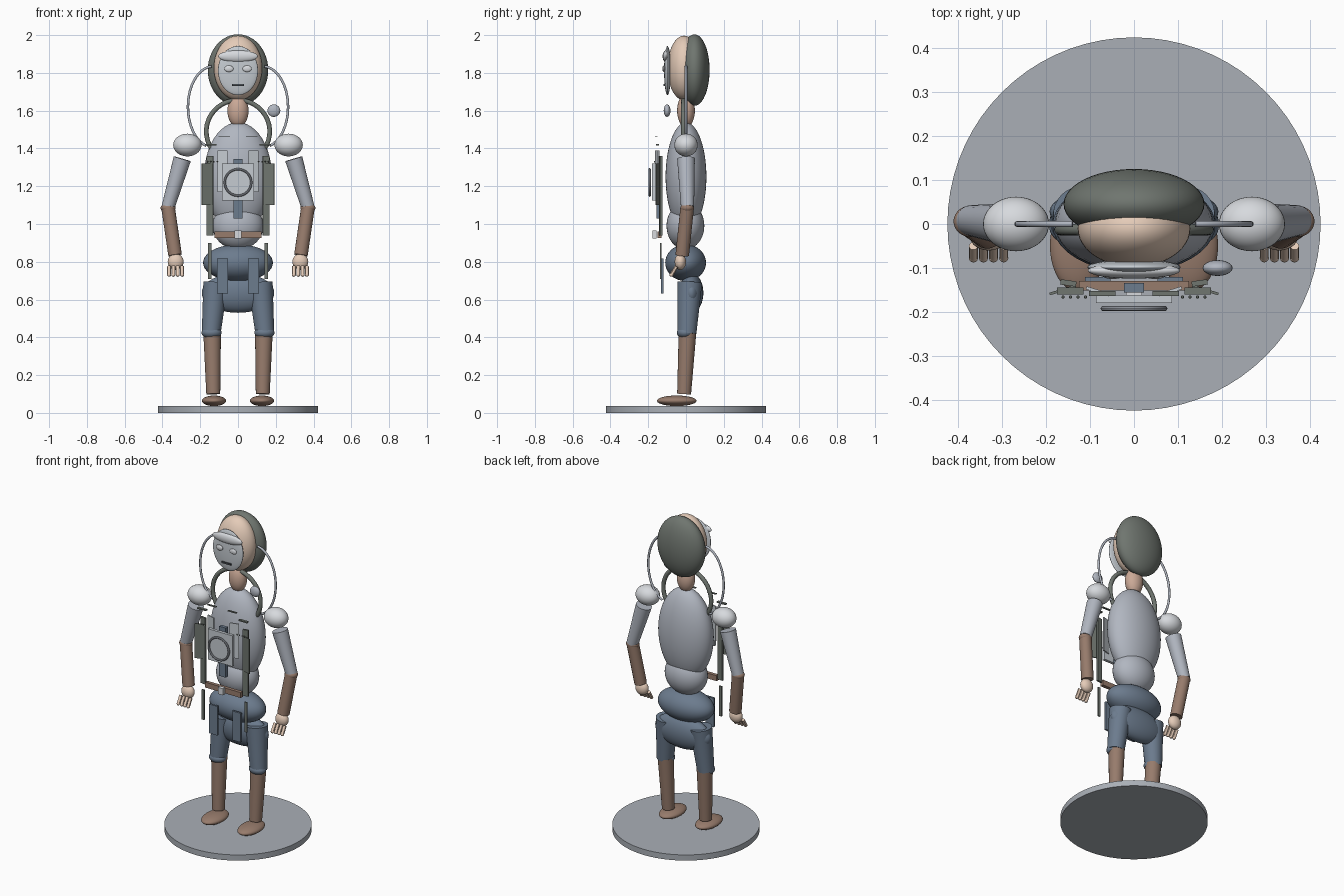
import bpy, math
from mathutils import Vector

if "Cube" in bpy.data.objects:
    bpy.data.objects.remove(bpy.data.objects["Cube"])


def mat(name, r, g, b):
    m = bpy.data.materials.new(name)
    m.diffuse_color = (r, g, b, 1)
    m.use_nodes = True
    m.node_tree.nodes["Principled BSDF"].inputs["Base Color"].default_value = m.diffuse_color
    return m


SKIN = mat("skin", .78, .60, .48)
NECK = mat("tan", .60, .40, .31)
BROWN = mat("leather", .31, .20, .15)
BLUE = mat("navy", .15, .20, .27)
DARK = mat("dark_green", .16, .18, .16)
CLOTH = mat("cloth", .44, .47, .53)
LIGHT = mat("light_metal", .68, .70, .73)
MASK = mat("mask_grey", .56, .60, .64)
BLACK = mat("black", .06, .07, .08)


def finish(name, m, smooth=True):
    o = bpy.context.object
    o.name = name
    o.data.materials.append(m)
    if smooth:
        bpy.ops.object.shade_smooth_by_angle()
    return o


def ball(name, loc, radii, m, seg=40):
    bpy.ops.mesh.primitive_uv_sphere_add(segments=seg, ring_count=seg // 2, radius=1, location=loc)
    bpy.context.object.scale = radii
    return finish(name, m)


def limb(name, a, b, ra, rb, m, seg=28):
    a, b = Vector(a), Vector(b)
    d = b - a
    bpy.ops.mesh.primitive_cone_add(vertices=seg, radius1=ra, radius2=rb, depth=d.length,
                                    location=(a + b) / 2, rotation=d.to_track_quat('Z', 'Y').to_euler())
    return finish(name, m)


def box(name, loc, size, m, rz=0):
    bpy.ops.mesh.primitive_cube_add(size=1, location=loc, rotation=(0, 0, math.radians(rz)))
    bpy.context.object.scale = size
    return finish(name, m, False)


def arc_pipe(name, centre, rx, rz, a0, a1, thick, m, n=28):
    # elliptical arc in the xz plane
    cu = bpy.data.curves.new(name, 'CURVE')
    cu.dimensions = '3D'
    cu.bevel_depth = thick
    cu.bevel_resolution = 3
    cu.use_fill_caps = True
    s = cu.splines.new('POLY')
    s.points.add(n)
    for i, p in enumerate(s.points):
        t = math.radians(a0 + (a1 - a0) * i / n)
        p.co = (centre[0] + rx * math.cos(t), centre[1], centre[2] + rz * math.sin(t), 1)
    cu.materials.append(m)
    bpy.context.collection.objects.link(bpy.data.objects.new(name, cu))


# display base
bpy.ops.mesh.primitive_cylinder_add(vertices=72, radius=.424, depth=.036, location=(0, 0, .018))
finish("display_base", mat("base_grey", .40, .43, .47))

# trunk
ball("seat", (0, .028, .635), (.192, .064, .105), BLUE)
ball("hips", (0, -.002, .795), (.185, .108, .097), BLUE)
ball("abdomen", (0, -.003, .99), (.135, .1, .125), CLOTH)
ball("chest", (0, 0, 1.25), (.18, .108, .288), CLOTH, 48)
ball("neck", (0, 0, 1.6), (.056, .047, .088), NECK)
arc_pipe("collar_ring", (0, -.013, 1.49), .168, .166, -45, 225, .013, DARK)

# head and mask
ball("head", (0, -.01, 1.826), (.128, .088, .171), SKIN, 48)
ball("hair", (0, .045, 1.815), (.16, .08, .189), DARK, 48)
ball("face_mask", (0, -.098, 1.812), (.106, .018, .13), MASK)
ball("brow_visor", (0, -.106, 1.888), (.105, .018, .031), LIGHT)
box("mouth_slot", (0, -.114, 1.735), (.066, .012, .01), BLACK)
ball("side_beacon", (.19, -.1, 1.6), (.034, .018, .033), CLOTH, 24)

for s, side in ((-1, "right"), (1, "left")):
    # face details and hoses
    ball(side + "_eye", (s * .048, -.117, 1.822), (.024, .008, .017), LIGHT, 20)
    arc_pipe(side + "_hose", (s * .13, 0, 1.62), s * .135, .215, -74, 86, .007, CLOTH)

    # arm
    ball(side + "_shoulder", (s * .268, 0, 1.418), (.075, .062, .06), LIGHT)
    limb(side + "_upper_arm", (s * .295, 0, 1.345), (s * .37, .008, 1.09), .047, .035, CLOTH)
    ball(side + "_elbow", (s * .37, .006, 1.085), (.04, .036, .026), BROWN)
    limb(side + "_forearm", (s * .37, .006, 1.085), (s * .333, -.02, .835), .036, .036, BROWN)
    ball(side + "_hand", (s * .33, -.03, .8), (.042, .03, .043), SKIN)
    for i in range(4):
        x = s * (.296 + .023 * i)
        limb(side + "_finger", (x, -.05, .775), (x, -.076, .732), .010, .010, SKIN, 12)
        ball(side + "_fingertip", (x, -.077, .731), (.0105, .0105, .0105), SKIN, 12)

    # leg
    limb(side + "_thigh", (s * .118, .02, .69), (s * .142, .005, .42), .066, .05, BLUE)
    ball(side + "_knee", (s * .14, -.004, .425), (.053, .044, .033), BLUE)
    limb(side + "_shin", (s * .137, .008, .43), (s * .131, -.01, .1), .047, .037, BROWN)
    ball(side + "_boot", (s * .127, -.049, .064), (.064, .105, .028), BROWN)

    # harness and skirt plates
    box(side + "_chest_strap", (s * .082, -.153, 1.28), (.055, .007, .22), MASK, s * 17)
    box(side + "_flank_plate", (s * .149, -.134, 1.15), (.036, .012, .42), DARK, s * 8)
    box(side + "_outer_plate", (s * .162, -.15, 1.21), (.062, .006, .22), DARK, s * -17)
    box(side + "_skirt_panel", (s * .082, -.126, .725), (.058, .012, .185), BLUE)
    box(side + "_skirt_strip", (s * .15, -.134, .805), (.018, .008, .19), DARK)
    box(side + "_collar_bar", (s * .145, -.152, 1.42), (.06, .016, .008), DARK)
    box(side + "_chest_dash", (s * .072, -.158, 1.462), (.06, .012, .005), DARK)
    for i in range(4):
        ball(side + "_rivet", (s * (.11 + .017 * i), -.166, 1.33), (.004, .004, .004), DARK, 10)

# chest unit
box("centre_spine", (0, -.145, 1.187), (.046, .022, .315), BLUE)
box("chest_plate", (0, -.17, 1.223), (.172, .018, .195), MASK)
bpy.ops.mesh.primitive_torus_add(major_radius=.07, minor_radius=.006, major_segments=48, minor_segments=10,
                                 location=(0, -.192, 1.22), rotation=(math.pi / 2, 0, 0))
finish("chest_ring", CLOTH)

# belt
box("belt", (0, -.14, .943), (.25, .022, .034), BROWN)
box("belt_buckle", (0, -.166, .945), (.036, .022, .042), LIGHT)
